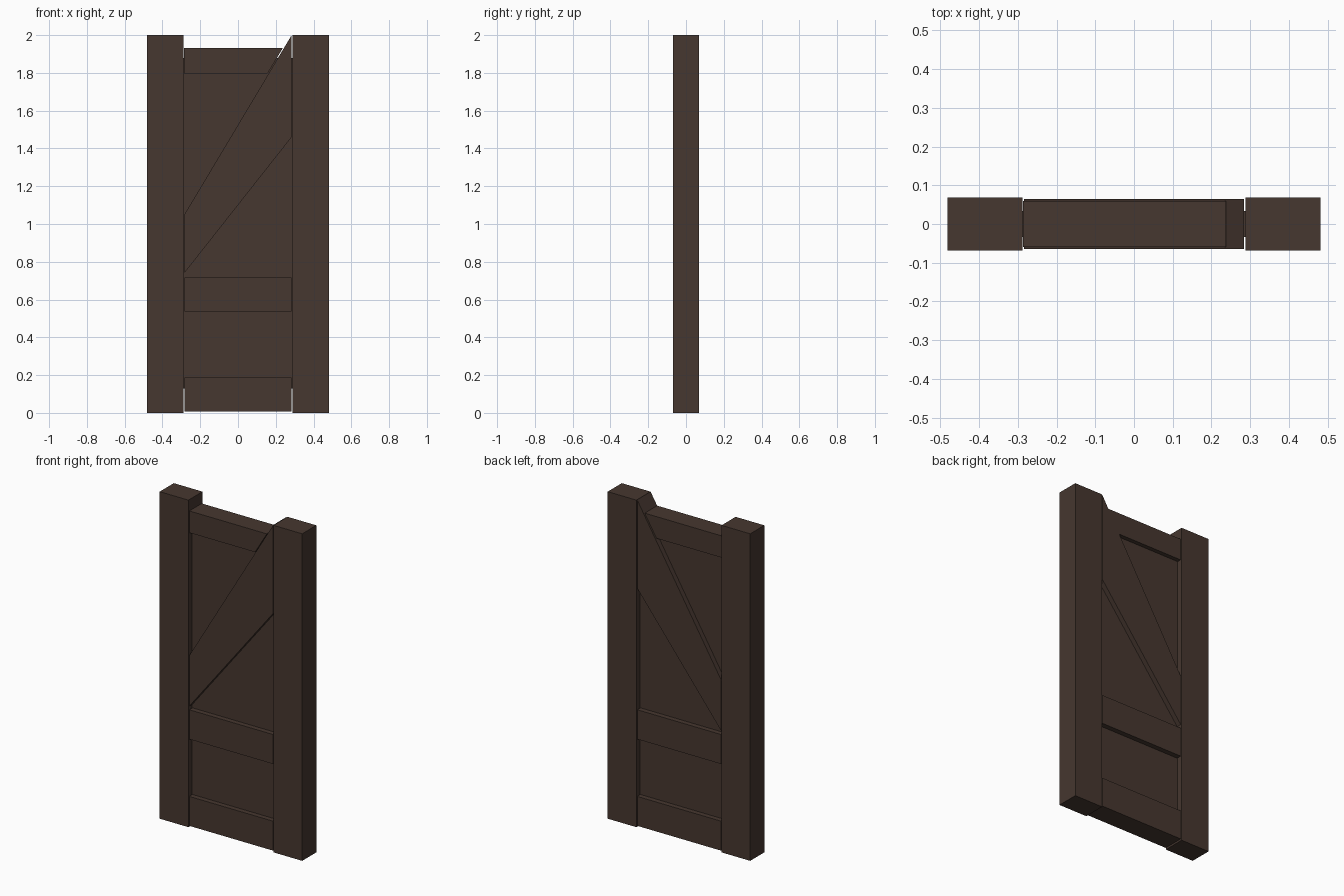
import bpy

if "Cube" in bpy.data.objects:
    bpy.data.objects.remove(bpy.data.objects["Cube"])

wood = bpy.data.materials.new("dark_brown_wood")
wood.diffuse_color = (0.061, 0.038, 0.029, 1)
wood.use_nodes = True
wood.node_tree.nodes["Principled BSDF"].inputs["Base Color"].default_value = wood.diffuse_color


def board(name, outline, half_depth):
    """Extrude an x-z outline (counter-clockwise from the front) along y."""
    n = len(outline)
    verts = [(x, y, z) for y in (-half_depth, half_depth) for x, z in outline]
    faces = [tuple(range(n)), tuple(reversed(range(n, 2 * n)))]
    faces += [(i, i + n, (i + 1) % n + n, (i + 1) % n) for i in range(n)]
    mesh = bpy.data.meshes.new(name)
    mesh.from_pydata(verts, [], faces)
    mesh.materials.append(wood)
    obj = bpy.data.objects.new(name, mesh)
    bpy.context.collection.objects.link(obj)
    return obj


def rect(x0, x1, z0, z1):
    return [(x0, z0), (x1, z0), (x1, z1), (x0, z1)]


# upright side posts
board("left_post", rect(-0.482, -0.288, 0, 2), 0.068)
board("right_post", rect(0.288, 0.482, 0, 2), 0.068)

# horizontal rails
W = 0.284
board("bottom_rail", rect(-W, W, 0.008, 0.188), 0.065)
board("middle_rail", rect(-W, W, 0.538, 0.718), 0.065)

# top rail, its right end cut parallel to the brace
board("top_rail", [(-0.287, 1.798), (0.157, 1.798), (0.237, 1.931), (-0.287, 1.931)], 0.06)

# diagonal brace
board("diagonal_brace", [(-W, 0.74), (W, 1.46), (W, 2.0), (-W, 1.05)], 0.065)

# recessed infill panel, let into the posts and rails
board("infill_panel", [(-0.32, 0.13), (0.32, 0.13), (0.32, 1.88), (-0.32, 1.88)], 0.034)
